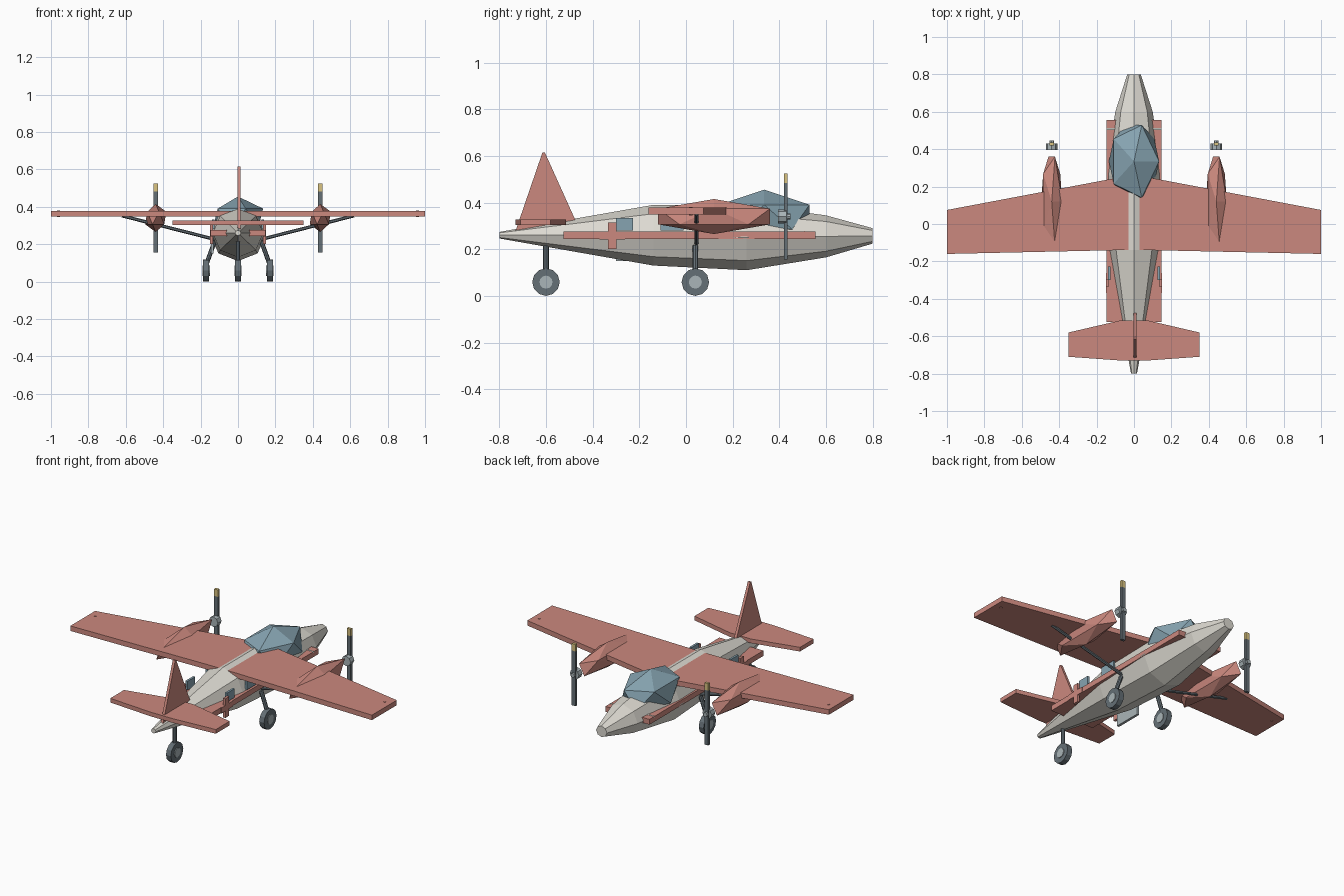
import bpy, bmesh, math
from mathutils import Vector, Matrix

if "Cube" in bpy.data.objects:
    bpy.data.objects.remove(bpy.data.objects["Cube"])


def mat(name, c):
    m = bpy.data.materials.new(name)
    m.diffuse_color = (*c, 1)
    m.use_nodes = True
    m.node_tree.nodes["Principled BSDF"].inputs["Base Color"].default_value = m.diffuse_color
    return m


RED = mat("red paint", (0.60, 0.25, 0.21))
CREAM = mat("cream paint", (0.72, 0.70, 0.64))
GLASS = mat("glass", (0.24, 0.37, 0.44))
DARK = mat("dark metal", (0.13, 0.16, 0.18))
METAL = mat("light metal", (0.40, 0.46, 0.48))
YELLOW = mat("yellow tip", (0.70, 0.55, 0.22))


def finish(name, bm, m):
    bmesh.ops.recalc_face_normals(bm, faces=bm.faces)
    me = bpy.data.meshes.new(name)
    bm.to_mesh(me)
    bm.free()
    me.materials.append(m)
    ob = bpy.data.objects.new(name, me)
    bpy.context.collection.objects.link(ob)
    return ob


def box(name, lo, hi, m):
    lo, hi = Vector(lo), Vector(hi)
    bm = bmesh.new()
    bmesh.ops.create_cube(bm, size=1, matrix=Matrix.Translation((lo + hi) / 2)
                          @ Matrix.Diagonal((*(hi - lo), 1)))
    return finish(name, bm, m)


def rod(name, a, b, r, m, n=8):
    a, b = Vector(a), Vector(b)
    d = b - a
    rot = d.to_track_quat('Z', 'Y').to_matrix().to_4x4()
    bm = bmesh.new()
    bmesh.ops.create_cone(bm, cap_ends=True, segments=n, radius1=r, radius2=r,
                          depth=d.length, matrix=Matrix.Translation((a + b) / 2) @ rot)
    return finish(name, bm, m)


def ico(name, loc, scale, m):
    bm = bmesh.new()
    bmesh.ops.create_icosphere(bm, subdivisions=1, radius=1,
                               matrix=Matrix.Translation(loc) @ Matrix.Diagonal((*scale, 1)))
    return finish(name, bm, m)


def plate(name, pts, offset, m):
    bm = bmesh.new()
    f = bm.faces.new([bm.verts.new(p) for p in pts])
    g = bmesh.ops.extrude_face_region(bm, geom=[f])
    bmesh.ops.translate(bm, vec=offset,
                        verts=[v for v in g["geom"] if isinstance(v, bmesh.types.BMVert)])
    # the extrusion keeps the first face, so the plate is closed
    return finish(name, bm, m)


def mirrored(half, z):
    return [(x, y, z) for x, y in half] + [(-x, y, z) for x, y in reversed(half)]


# Fuselage: octagonal loft (y, centre z, half width, half height)
stations = [(-0.8, 0.26, 0.016, 0.014), (-0.14, 0.26, 0.135, 0.13),
            (0.26, 0.25, 0.148, 0.14), (0.6, 0.255, 0.10, 0.09), (0.8, 0.257, 0.036, 0.033)]
bm = bmesh.new()
rings = [[bm.verts.new((w * math.sin(i * math.pi / 4), y, c + h * math.cos(i * math.pi / 4)))
          for i in range(8)] for y, c, w, h in stations]
for a, b in zip(rings, rings[1:]):
    for i in range(8):
        j = (i + 1) % 8
        bm.faces.new((a[i], a[j], b[j], b[i]))
bm.faces.new(rings[0])
bm.faces.new(rings[-1])
finish("fuselage", bm, CREAM)

# Canopy and crossbar
ico("canopy", (0, 0.335, 0.338), (0.15, 0.228, 0.117), GLASS)
rod("nose_crossbar", (-0.146, 0.508, 0.272), (0.146, 0.508, 0.272), 0.006, CREAM)

# Wing, tailplane and fin
plate("wing", mirrored([(0.1, -0.14), (1, -0.16), (1, 0.075), (0.1, 0.245)], 0.348),
      (0, 0, 0.03), RED)
plate("tailplane", mirrored([(0.07, -0.73), (0.35, -0.71), (0.35, -0.58), (0.07, -0.515)], 0.303),
      (0, 0, 0.025), RED)
plate("fin", [(-0.002, -0.73, 0.28), (-0.002, -0.615, 0.615), (-0.002, -0.605, 0.615),
              (-0.002, -0.472, 0.32)], (0.016, 0, 0), RED)

for s, side in ((-1, "left"), (1, "right")):
    def sbox(name, x0, x1, y0, y1, z0, z1, m):
        return box(f"{side}_{name}", (min(s * x0, s * x1), y0, z0),
                   (max(s * x0, s * x1), y1, z1), m)

    # Side stripe, cross marking and windows
    sbox("stripe", 0.05, 0.146, -0.525, 0.555, 0.243, 0.275, RED)
    sbox("cross_upright", 0.135, 0.15, -0.334, -0.298, 0.2, 0.315, RED)
    sbox("cross_bar", 0.135, 0.15, -0.37, -0.262, 0.242, 0.275, RED)
    sbox("rear_window", 0.125, 0.138, -0.30, -0.228, 0.28, 0.333, GLASS)
    sbox("mid_window", 0.125, 0.138, -0.11, -0.01, 0.28, 0.333, GLASS)

    # Engine nacelle and propeller
    x = 0.44 * s
    ico(f"{side}_nacelle", (x, 0.12, 0.34), (0.063, 0.282, 0.075), RED)
    rod(f"{side}_propeller_hub", (x, 0.395, 0.34), (x, 0.43, 0.34), 0.03, METAL)
    rod(f"{side}_propeller_nut", (x, 0.43, 0.34), (x, 0.447, 0.34), 0.013, METAL)
    box(f"{side}_propeller_blade", (x - 0.0125, 0.42, 0.155), (x + 0.0125, 0.436, 0.483), DARK)
    box(f"{side}_propeller_tip", (x - 0.0125, 0.42, 0.483), (x + 0.0125, 0.436, 0.525), YELLOW)

    # Wing strut and tip light
    rod(f"{side}_wing_strut", (0.12 * s, 0.045, 0.225), (0.62 * s, 0.045, 0.352), 0.009, DARK, 6)
    rod(f"{side}_tip_light", (0.96 * s, 0.02, 0.345), (0.96 * s, 0.02, 0.381), 0.007, RED)

# Cargo door on the left side
box("cargo_door", (-0.145, -0.30, 0.15), (-0.13, -0.13, 0.25), METAL)

# Landing gear: wheel, hub and leg
for name, x, y, top in (("left", -0.17, 0.04, (-0.125, 0.04, 0.215)),
                        ("right", 0.17, 0.04, (0.125, 0.04, 0.215)),
                        ("tail", 0, -0.6, (0, -0.6, 0.24))):
    rod(name + "_wheel", (x - 0.016, y, 0.059), (x + 0.016, y, 0.059), 0.059, DARK, 12)
    rod(name + "_wheel_hub", (x - 0.02, y, 0.059), (x + 0.02, y, 0.059), 0.028, METAL, 12)
    rod(name + "_gear_leg", (x, y, 0.09), top, 0.012, DARK)
